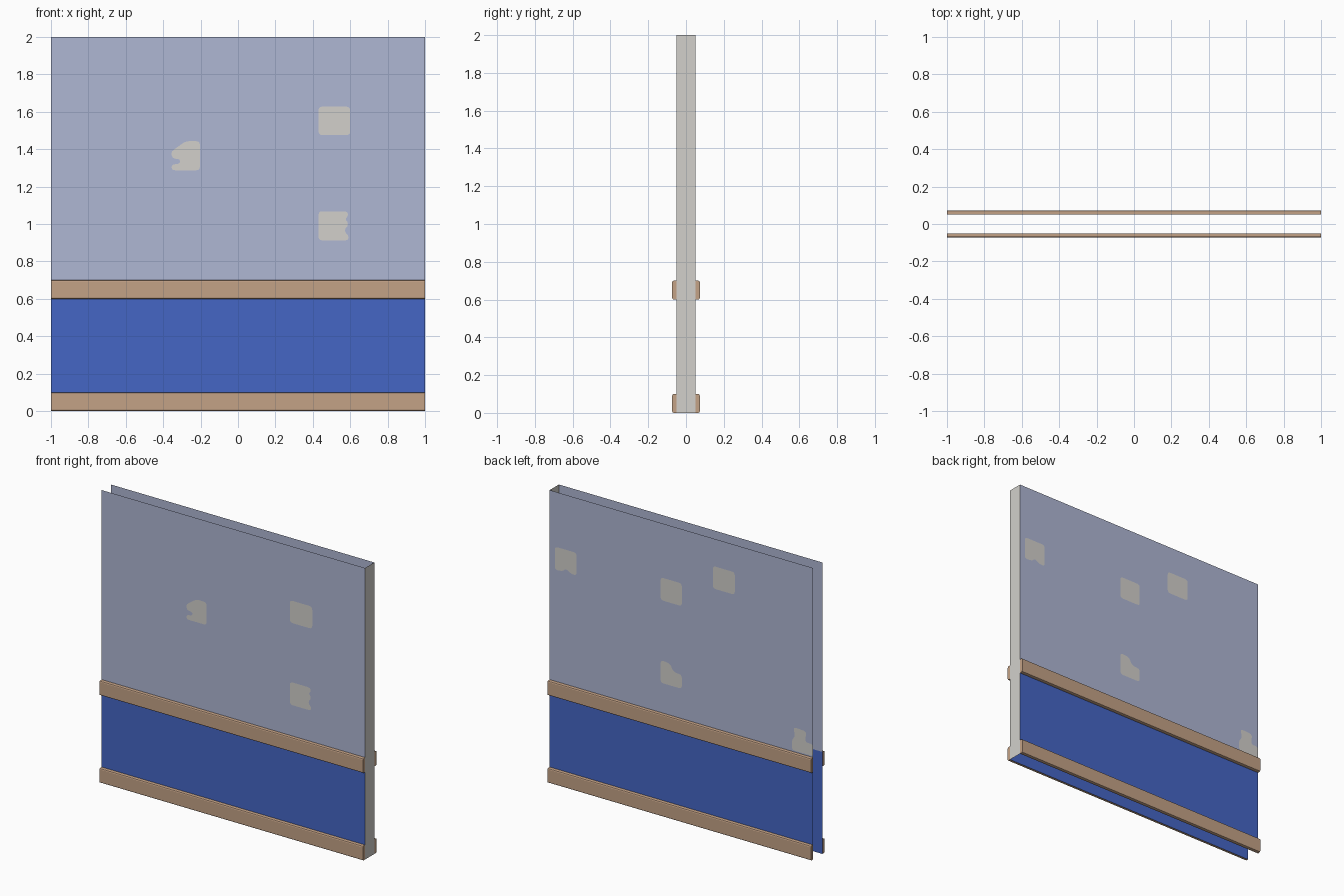
import bpy, bmesh, math
from mathutils import Vector

if "Cube" in bpy.data.objects:
    bpy.data.objects.remove(bpy.data.objects["Cube"])


def material(name, rgb):
    """Flat colour from 0-255 sRGB."""
    m = bpy.data.materials.new(name)
    lin = [((c / 255 + 0.055) / 1.055) ** 2.4 for c in rgb]
    m.diffuse_color = (*lin, 1)
    m.use_nodes = True
    m.node_tree.nodes["Principled BSDF"].inputs["Base Color"].default_value = m.diffuse_color
    return m


PAINT = material("pale blue paint", (175, 183, 212))
BLUE = material("deep blue paint", (69, 102, 197))
WOOD = material("wood trim", (196, 162, 134))
PLASTER = material("bare plaster", (210, 208, 203))

HALF = 0.05      # half the wall thickness
SPLIT = 0.7      # height where the blue dado ends


def finish(name, bm, mats):
    me = bpy.data.meshes.new(name)
    bm.to_mesh(me)
    bm.free()
    for m in mats:
        me.materials.append(m)
    ob = bpy.data.objects.new(name, me)
    bpy.context.collection.objects.link(ob)
    return ob


def face(bm, pts, index=0):
    f = bm.faces.new([bm.verts.new(p) for p in pts])
    f.material_index = index
    return f


def skin(name, side):
    """Wall sheet: blue dado below, pale paint above."""
    bm = bmesh.new()
    y = side * HALF
    for z0, z1, idx in ((0, SPLIT, 1), (SPLIT, 2, 0)):
        pts = [(-1, y, z0), (1, y, z0), (1, y, z1), (-1, y, z1)]
        face(bm, pts if side < 0 else pts[::-1], idx)
    finish(name, bm, [PAINT, BLUE])


def trim(name, side, z0):
    """Rail with softened outer edges, capped at both ends."""
    bm = bmesh.new()
    d, h, c = 0.023, 0.1, 0.008
    prof = [(0, 0), (d - c, 0), (d - c * 0.3, c * 0.3), (d, c),
            (d, h - c), (d - c * 0.3, h - c * 0.3), (d - c, h), (0, h)]
    ends = [[bm.verts.new((x, side * (HALF + p), z0 + q)) for p, q in prof] for x in (-1, 1)]
    for i in range(len(prof) - 1):
        bm.faces.new((ends[0][i], ends[0][i + 1], ends[1][i + 1], ends[1][i]))
    for e in ends:
        bm.faces.new(e)
    bmesh.ops.recalc_face_normals(bm, faces=bm.faces)
    finish(name, bm, [WOOD])


def rounded(pts, r):
    """Round every corner of a closed 2D outline."""
    out = []
    n = len(pts)
    for i in range(n):
        p, a, b = Vector(pts[i]), Vector(pts[i - 1]), Vector(pts[(i + 1) % n])
        ra, rb = min(r, (a - p).length * 0.45), min(r, (b - p).length * 0.45)
        s, e = p + (a - p).normalized() * ra, p + (b - p).normalized() * rb
        for k in range(4):
            t = k / 3
            out.append(s * (1 - t) ** 2 + p * 2 * t * (1 - t) + e * t * t)
    return out


def patch(name, side, pts):
    """Chipped area of bare plaster, just proud of the sheet."""
    bm = bmesh.new()
    y = side * (HALF + 0.0015)
    f = face(bm, [(p.x, y, p.y) for p in rounded(pts, 0.022)])
    f.normal_update()
    if f.normal.y * side < 0:
        f.normal_flip()
    bmesh.ops.triangulate(bm, faces=bm.faces)
    finish(name, bm, [PLASTER])


def box(x0, x1, z0, z1):
    return [(x0, z0), (x1, z0), (x1, z1), (x0, z1)]


# wall sheets and rails on both sides
for side, label in ((-1, "front"), (1, "back")):
    skin(label + "_wall_sheet", side)
    trim(label + "_skirting", side, 0)
    trim(label + "_dado_rail", side, 0.6)

# plaster end on the right only; left, top and bottom stay open
bm = bmesh.new()
face(bm, [(1, -HALF, 0), (1, HALF, 0), (1, HALF, 2), (1, -HALF, 2)])
finish("right_end", bm, [PLASTER])

# front chips
patch("front_chip_top", -1, box(0.43, 0.6, 1.475, 1.628))
patch("front_chip_low", -1, [(0.43, 0.912), (0.59, 0.912), (0.59, 0.94), (0.573, 0.955), (0.573, 0.975),
                             (0.587, 0.99), (0.587, 1.01), (0.573, 1.025), (0.59, 1.045),
                             (0.583, 1.068), (0.43, 1.068)])
patch("front_chip_left", -1, [(-0.355, 1.287), (-0.203, 1.287), (-0.203, 1.443), (-0.28, 1.443),
                              (-0.36, 1.385), (-0.35, 1.35), (-0.31, 1.347), (-0.31, 1.322), (-0.355, 1.318)])

# back chips
patch("back_chip_edge", 1, [(0.96, 1.465), (0.9, 1.47), (0.875, 1.495), (0.84, 1.47),
                            (0.795, 1.468), (0.795, 1.624), (0.96, 1.624)])
patch("back_chip_middle", 1, box(-0.005, 0.157, 1.472, 1.628))
patch("back_chip_high", 1, box(-0.407, -0.24, 1.658, 1.812))
patch("back_chip_low", 1, [(0.157, 0.905), (-0.005, 0.905), (-0.005, 1.0), (0.06, 1.005),
                           (0.085, 1.055), (0.157, 1.06)])
patch("back_chip_corner", 1, [(-0.84, 0.71), (-1.0, 0.71), (-1.0, 0.79), (-0.94, 0.79), (-0.95, 0.865),
                              (-0.85, 0.87), (-0.865, 0.81), (-0.84, 0.78)])
